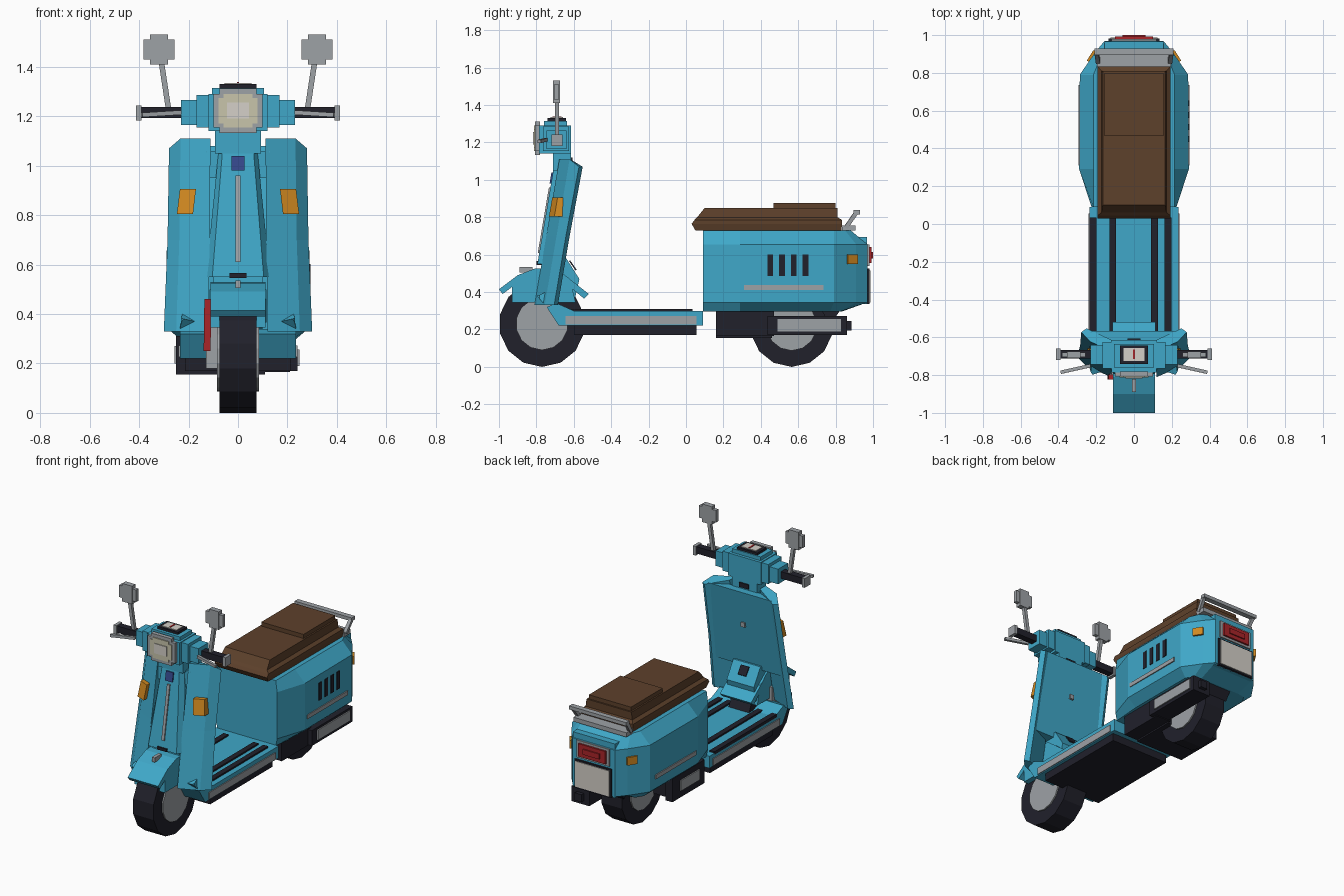
import bpy, bmesh, math
from mathutils import Vector

old = bpy.data.objects.get("Cube")
if old:
    bpy.data.objects.remove(old, do_unlink=True)


def material(name, *rgb):
    m = bpy.data.materials.new(name)
    m.use_nodes = True
    m.diffuse_color = (*rgb, 1)
    m.node_tree.nodes["Principled BSDF"].inputs["Base Color"].default_value = (*rgb, 1)
    return m


BLUE = material("turquoise paint", .05, .39, .58)
DARK = material("dark rubber", .015, .015, .024)
GREY = material("satin metal", .34, .36, .38)
BROWN = material("brown leather", .11, .052, .024)
ORANGE = material("amber lens", .64, .25, .015)
RED = material("red lens", .4, .018, .022)
CREAM = material("cream glass", .58, .56, .41)
WHITE = material("off white", .66, .63, .58)
NAVY = material("navy badge", .035, .065, .26)


def finish(bm, name, mat):
    bmesh.ops.recalc_face_normals(bm, faces=bm.faces)
    mesh = bpy.data.meshes.new(name)
    bm.to_mesh(mesh)
    bm.free()
    mesh.materials.append(mat)
    bpy.context.collection.objects.link(bpy.data.objects.new(name, mesh))


def loft(name, sections, mat, mirror=False):
    """Skin rings of equal length and cap both ends."""
    for sign in ((1, -1) if mirror else (1,)):
        bm = bmesh.new()
        rings = [[bm.verts.new((x * sign, y, z)) for x, y, z in s] for s in sections]
        n = len(rings[0])
        for a, b in zip(rings, rings[1:]):
            for i in range(n):
                j = (i + 1) % n
                bm.faces.new((a[i], a[j], b[j], b[i]))
        bm.faces.new(rings[0])
        bm.faces.new(rings[-1])
        side = ("left_" if sign > 0 else "right_") if mirror else ""
        finish(bm, side + name, mat)


def box(name, x, y, z, mat, mirror=False):
    ring = [(x[0], y[0]), (x[1], y[0]), (x[1], y[1]), (x[0], y[1])]
    loft(name, [[(a, b, h) for a, b in ring] for h in z], mat, mirror)


def prism(name, profile, x0, x1, mat, mirror=False):
    """Side profile of (y, z) points extruded across x."""
    loft(name, [[(x, y, z) for y, z in profile] for x in (x0, x1)], mat, mirror)


def beam(name, p, q, w, mat, mirror=False):
    p, q = Vector(p), Vector(q)
    d = (q - p).normalized()
    u = d.cross(Vector((0, 1, 0)) if abs(d.y) < .7 else Vector((1, 0, 0))).normalized() * w
    v = d.cross(u).normalized() * w
    loft(name, [[c + u + v, c - u + v, c - u - v, c + u - v] for c in (p, q)], mat, mirror)


def disc(name, y, z, r, half, mat, n=14):
    ring = [(y + r * math.cos(math.tau * (i + .5) / n), z + r * math.sin(math.tau * (i + .5) / n))
            for i in range(n)]
    prism(name, ring, -half, half, mat)


# Wheels
for end, y, r in (("front", -.77, .23), ("rear", .565, .222)):
    disc(end + "_tyre", y, r, r, .075, DARK)
    disc(end + "_hub", y, r, r * .61, .084, GREY)

# Front fender, flaps and fork
prism("front_fender", [(-.93, .345), (-.93, .43), (-.9, .49), (-.81, .525), (-.7, .53),
                       (-.62, .47), (-.59, .345)], -.112, .112, BLUE)
prism("fender_front_flap", [(-1, .415), (-.98, .39), (-.9, .45), (-.9, .49)], -.112, .112, BLUE)
prism("fender_rear_flap", [(-.66, .5), (-.66, .46), (-.545, .365), (-.52, .39)], -.115, .115, BLUE)
box("fender_ornament", (-.011, .011), (-.89, -.82), (.505, .535), GREY)
box("fork_arm", (-.13, -.08), (-.81, -.72), (.18, .42), GREY)
beam("suspension_spring", (-.125, -.81, .25), (-.122, -.81, .46), .014, RED)


# Leg shield: everything follows one sloping front line
def front(z):
    return -.81 + .17 * (z - .33)


wing = [(.12, 0, 0), (.25, .055, 0), (.3, .105, -.5), (.27, .125, -.5), (.12, .06, 0)]
loft("shield_wing", [[(x * k, front(z) + d, z + drop * s) for x, d, s in wing]
                     for z, k, drop in ((.33, 1, 0), (.7, .95, 0), (1.11, .93, .08))], BLUE, True)
loft("shield_back_panel", [[(x * k, front(z) + d, z) for x, d in
                            ((-.23, .06), (.23, .06), (.23, .115), (-.23, .115))]
                           for z, k in ((.55, 1.05), (1.08, 1))], BLUE)
loft("shield_centre", [[(-w, front(z) + .01, z), (-w * .8, front(z) - .022, z),
                        (w * .8, front(z) - .022, z), (w, front(z) + .01, z),
                        (w, front(z) + .09, z), (-w, front(z) + .09, z)]
                       for z, w in ((.55, .13), (1.065, .078))], BLUE)
box("shield_top_filler", (-.13, .13), (-.68, -.6), (.95, 1.06), BLUE)
prism("steering_tunnel", [(-.77, .45), (-.76, .58), (-.64, .58), (-.57, .47), (-.6, .34)],
      -.1, .1, BLUE)
box("tunnel_slot", (-.035, .035), (-.8, -.77), (.545, .565), DARK)
prism("tunnel_rear_slot", [(-.625, .565), (-.59, .515), (-.585, .52), (-.62, .57)], -.03, .03, DARK)


def shield_plate(name, w, z0, z1, mat):
    loft(name, [[(-w, front(z) - .03, z), (w, front(z) - .03, z),
                 (w, front(z) - .021, z), (-w, front(z) - .021, z)] for z in (z0, z1)], mat)


shield_plate("badge_plate", .027, .98, 1.04, NAVY)
shield_plate("shield_trim", .01, .61, .96, GREY)
loft("front_indicator", [[(x + s, front(z) + (x - .12) * .44 + d, z) for x, d in
                          ((.17, -.025), (.235, -.025), (.235, .02), (.17, .02))]
                         for z, s in ((.805, .012), (.905, 0))], ORANGE, True)
loft("shield_bolt", [[(.175, front(.37) + .02, .37), (.225, front(.4) + .045, .4),
                      (.235, front(.34) + .045, .34)],
                     [(.22, front(.37) + .005, .38), (.23, front(.37) + .02, .385),
                      (.23, front(.37) + .02, .365)]], BLUE, True)
box("bag_hook", (-.014, .014), (-.62, -.595), (.835, .865), GREY)

# Steering head
box("steering_neck", (-.093, .093), (-.71, -.615), (1.05, 1.15), BLUE)
box("neck_key_slot", (-.035, .035), (-.62, -.607), (1.09, 1.12), DARK)
box("head_core", (-.12, .12), (-.785, -.615), (1.14, 1.29), BLUE)
box("head_top", (-.105, .105), (-.76, -.635), (1.29, 1.315), BLUE)
box("head_middle", (-.168, .168), (-.765, -.625), (1.155, 1.285), BLUE)
box("head_arm", (.16, .23), (-.745, -.64), (1.165, 1.265), BLUE, True)
box("dash_surround", (-.075, .075), (-.74, -.642), (1.31, 1.33), DARK)
box("dash_dial", (-.055, .055), (-.725, -.657), (1.325, 1.335), WHITE)
box("dash_needle", (-.005, .005), (-.715, -.665), (1.33, 1.338), RED)

# Headlight as stepped blocks
for part, w, h, y, mat in (("bezel", .1, .09, -.807, GREY), ("glass", .078, .068, -.813, CREAM)):
    z = 1.222
    box("headlight_" + part + "_wide", (-w, w), (y, -.78), (z - h * .75, z + h * .75), mat)
    box("headlight_" + part + "_tall", (-w * .75, w * .75), (y, -.78), (z - h, z + h), mat)
box("headlight_lens", (-.045, .045), (-.818, -.8), (1.19, 1.255), WHITE)

# Handlebars, levers and mirrors
box("grip", (.22, .395), (-.712, -.668), (1.193, 1.238), DARK, True)
box("grip_end", (.39, .412), (-.72, -.66), (1.182, 1.243), GREY, True)
beam("brake_lever", (.23, -.75, 1.215), (.388, -.785, 1.205), .009, GREY, True)
beam("mirror_stalk", (.282, -.69, 1.235), (.31, -.69, 1.42), .011, GREY, True)
box("mirror_wide", (.256, .382), (-.705, -.68), (1.43, 1.51), GREY, True)
box("mirror_tall", (.283, .355), (-.71, -.675), (1.41, 1.53), GREY, True)

# Floorboard
prism("floorboard", [(-.68, .22), (.09, .22), (.09, .3), (-.6, .3), (-.69, .34), (-.745, .32)],
      -.235, .235, BLUE)
box("floor_underside", (-.215, .215), (-.6, .055), (.17, .225), DARK)
box("floor_side_trim", (.23, .241), (-.645, .055), (.226, .272), GREY, True)
for i, x in enumerate((-.217, -.112, .108, .18)):
    box(f"floor_mat_{i + 1}", (x - .018, x + .018), (-.62, .035), (.29, .31), DARK)

# Rear body, built from plan outlines stacked in height
full = [(.225, .09), (.29, .29), (.287, .79), (.205, .91), (.155, .97)]
slim = [(.215, .09), (.215, .29), (.215, .79), (.19, .85), (.15, .88)]
base = [(.215, .09), (.23, .29), (.23, .77), (.2, .82), (.15, .83)]


def outline(half, z):
    return [(x, y, z) for x, y in half] + [(-x, y, z) for x, y in reversed(half)]


loft("rear_body", [outline(base, .295), outline(full, .345), outline(full, .655),
                   outline(slim, .73)], BLUE)
box("tail_block", (-.155, .155), (.8, .967), (.335, .695), BLUE)
box("side_trim", (.28, .295), (.31, .735), (.41, .437), GREY, True)
for i in range(4):
    y = .435 + i * .063
    box(f"side_vent_{i + 1}", (.28, .293), (y, y + .031), (.485, .602), DARK)

# Seat
prism_rows = ((.73, .05, .185, .83), (.765, .03, .193, .835), (.785, .045, .193, .835),
              (.8, .06, .172, .81), (.85, .1, .165, .81))
loft("seat_cushion", [[(-w, a, z), (w, a, z), (w, b, z), (-w, b, z)]
                      for z, a, w, b in prism_rows], BROWN)
box("seat_passenger_pad", (-.155, .155), (.467, .8), (.84, .877), BROWN)

# Grab rail
box("rail_base", (-.195, .195), (.835, .905), (.728, .757), GREY)
beam("rail_support", (.19, .855, .745), (.198, .91, .825), .011, GREY, True)
box("rail_bar", (-.21, .21), (.895, .93), (.815, .838), GREY)

# Tail light, number plate and rear indicators
box("tail_light_frame", (-.12, .12), (.96, .98), (.54, .655), GREY)
box("tail_light", (-.1, .1), (.97, .992), (.555, .64), RED)
box("tail_light_centre", (-.06, .06), (.98, 1), (.58, .615), RED)
box("plate_backing", (-.135, .135), (.96, .982), (.335, .525), DARK)
box("number_plate", (-.125, .125), (.98, .987), (.345, .515), WHITE)
loft("rear_indicator", [[(.205, .845, z), (.25, .865, z), (.215, .92, z), (.18, .9, z)]
                        for z in (.55, .602)], ORANGE, True)

# Engine, exhaust and rear mudguard
box("engine_block", (-.24, .11), (.16, .46), (.155, .31), DARK)
box("engine_cover", (-.25, -.2), (.16, .5), (.155, .31), DARK)
box("engine_plate", (-.257, -.24), (.22, .42), (.2, .27), GREY)
box("exhaust_mount", (.1, .21), (.16, .47), (.165, .3), DARK)
box("exhaust", (.11, .24), (.435, .86), (.17, .272), DARK)
box("exhaust_tip", (.15, .2), (.85, .885), (.195, .245), DARK)
box("exhaust_shield", (.2, .248), (.49, .83), (.19, .257), GREY)
prism("rear_mudguard", [(.7, .34), (.83, .34), (.83, .31), (.78, .24), (.75, .26)], -.09, .09, DARK)
